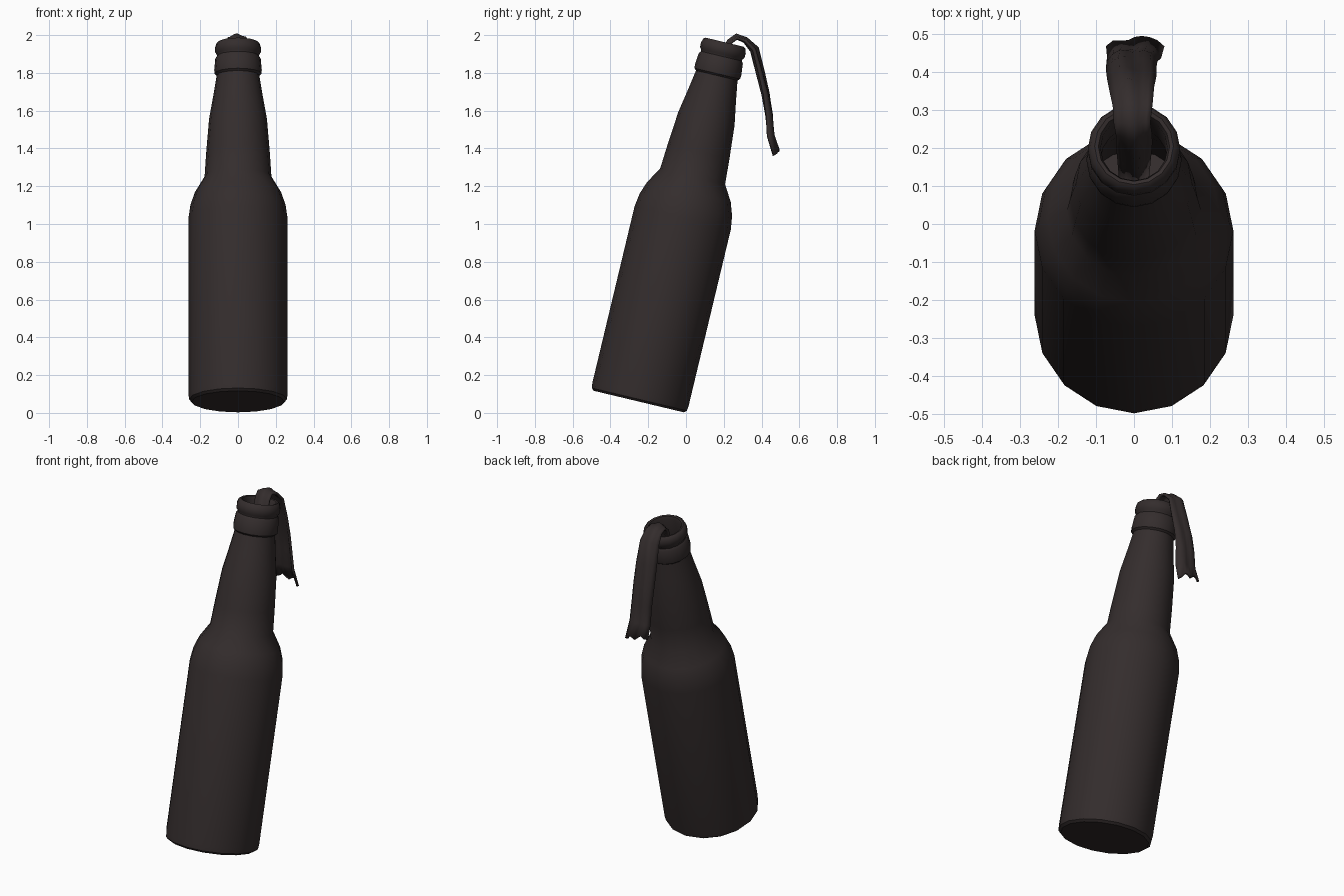
import bpy, bmesh, math
from mathutils import Matrix, Vector

if "Cube" in bpy.data.objects:
    bpy.data.objects.remove(bpy.data.objects["Cube"])

dark = bpy.data.materials.new("dark brown")
dark.diffuse_color = (0.034, 0.026, 0.026, 1)
dark.use_nodes = True
dark.node_tree.nodes["Principled BSDF"].inputs["Base Color"].default_value = dark.diffuse_color


def finish(bm, name, angle):
    bmesh.ops.recalc_face_normals(bm, faces=bm.faces)
    mesh = bpy.data.meshes.new(name)
    bm.to_mesh(mesh)
    bm.free()
    mesh.materials.append(dark)
    obj = bpy.data.objects.new(name, mesh)
    bpy.context.collection.objects.link(obj)
    bpy.ops.object.select_all(action='DESELECT')
    obj.select_set(True)
    bpy.context.view_layer.objects.active = obj
    bpy.ops.object.shade_smooth_by_angle(angle=math.radians(angle))
    return obj


# Bottle: lathe profile (radius, height along the axis), outside then inside
SIDES = 16
profile = [(.245, 0), (.259, .012), (.262, .04), (.262, 1.0), (.252, 1.07),
           (.228, 1.14), (.177, 1.225), (.168, 1.36), (.153, 1.54),
           (.130, 1.67), (.113, 1.775), (.124, 1.785), (.126, 1.805),
           (.120, 1.868), (.111, 1.88), (.113, 1.89), (.121, 1.90),
           (.122, 1.925), (.115, 1.948), (.104, 1.956), (.094, 1.953),
           (.088, 1.935), (.088, 1.80), (.105, 1.67), (.13, 1.5), (.145, 1.3)]
bm = bmesh.new()
rings = []
for r, h in profile:
    rings.append([bm.verts.new((r * math.sin(2 * math.pi * i / SIDES),
                                r * math.cos(2 * math.pi * i / SIDES), h))
                  for i in range(SIDES)])
for a, b in zip(rings, rings[1:]):
    for i in range(SIDES):
        j = (i + 1) % SIDES
        bm.faces.new((a[i], a[j], b[j], b[i]))
bm.faces.new(rings[0])
bm.faces.new(rings[-1])
# Lean the whole bottle backwards
bm.transform(Matrix.Translation((0, -.25, .06)) @ Matrix.Rotation(-math.radians(13.45), 4, 'X'))
finish(bm, "bottle", 40)

# Cloth strip: centre line (x, y, z, half width), from inside the neck to the hanging end
path = [(0, .11, 1.60, .035), (0, .16, 1.76, .04), (0, .20, 1.88, .045),
        (0, .232, 1.965, .046), (-.005, .268, 1.992, .047), (-.003, .315, 1.975, .05),
        (-.005, .365, 1.925, .055), (-.005, .395, 1.81, .06), (-.007, .425, 1.69, .062),
        (-.005, .443, 1.58, .062), (0, .452, 1.47, .066), (.003, .478, 1.39, .072)]
COLS = 8
bm = bmesh.new()
rows = []
for k, (x, y, z, w) in enumerate(path):
    p, q = path[max(k - 1, 0)], path[min(k + 1, len(path) - 1)]
    t = Vector((0, q[1] - p[1], q[2] - p[2])).normalized()
    n = Vector((0, -t.z, t.y))  # outward side of the drape
    row = []
    for c in range(COLS + 1):
        u = 2 * c / COLS - 1
        fold = .010 - .026 * u * u + .007 * math.sin(5 * u + k * .5)
        if 2 < k < 6:
            fold *= .6
        v = Vector((x + u * w, y, z)) + n * fold
        if k == len(path) - 1:  # ragged end
            v += t * (.014 * u + .012 * math.cos(7 * u))
        row.append(bm.verts.new(v))
    rows.append(row)
for a, b in zip(rows, rows[1:]):
    for c in range(COLS):
        bm.faces.new((a[c], a[c + 1], b[c + 1], b[c]))
cloth = finish(bm, "cloth_strip", 60)
solid = cloth.modifiers.new("thickness", 'SOLIDIFY')
solid.thickness = .014
solid.offset = 0
